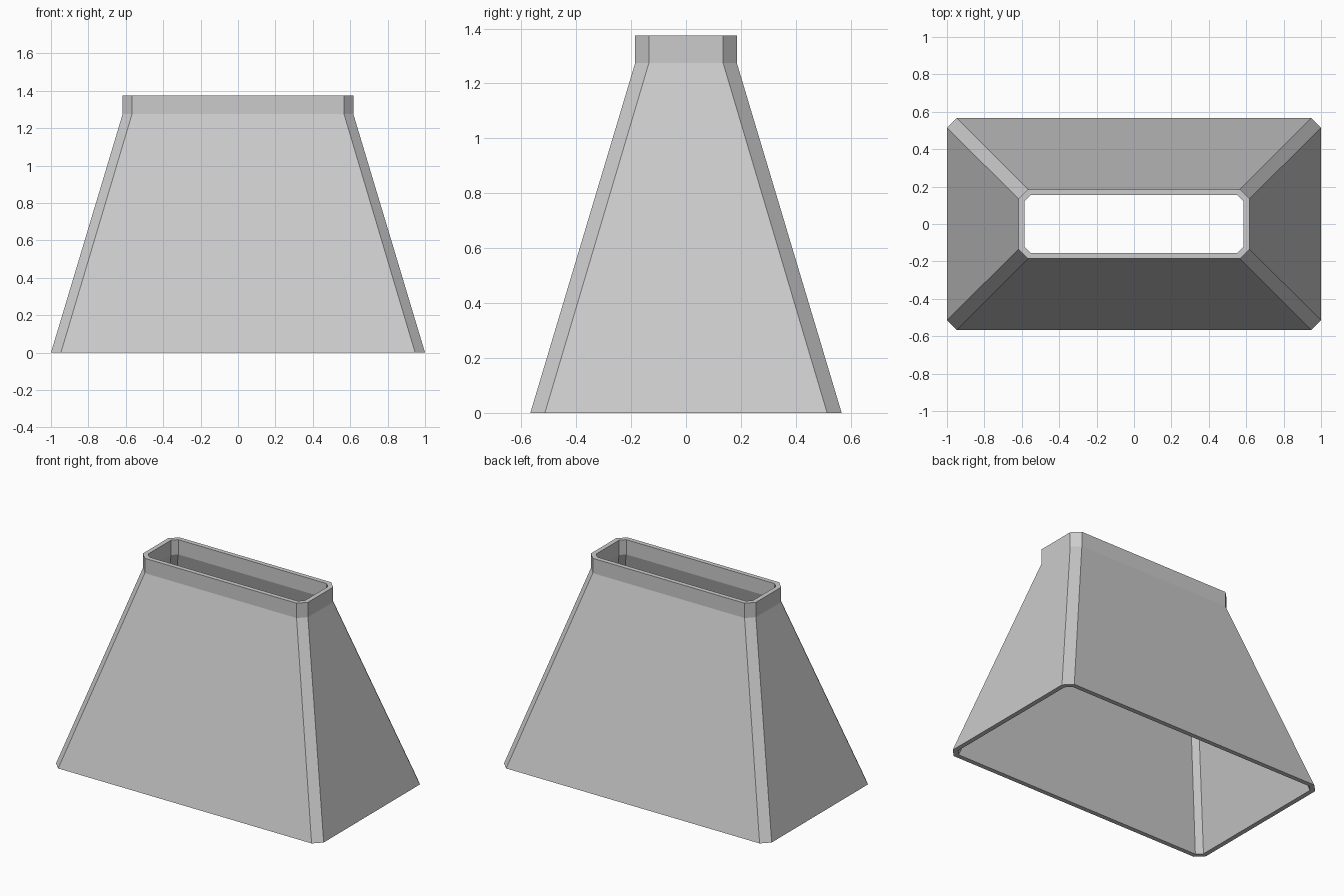
import bpy, bmesh

if "Cube" in bpy.data.objects:
    bpy.data.objects.remove(bpy.data.objects["Cube"])

WALL = 0.031
NECK_Z, TOP_Z = 1.275, 1.375
FOOT = (1.0, 0.567, 0.053)      # half width, half depth, corner cut
NECK = (0.617, 0.185, 0.05)

grey = bpy.data.materials.new("plain_grey")
grey.use_nodes = True
colour = (0.6, 0.6, 0.6, 1)
grey.diffuse_color = colour
grey.node_tree.nodes["Principled BSDF"].inputs["Base Color"].default_value = colour


def inset(section):
    """Move a section inwards by the wall thickness."""
    w, d, c = section
    return w - WALL, d - WALL, c - WALL * (2 - 2 ** 0.5)


def ring(bm, section, z):
    """Rectangle with cut corners, counter-clockwise."""
    w, d, c = section
    quarter = [(w, d - c), (w - c, d)]
    outline = quarter + [(-x, y) for x, y in reversed(quarter)]
    outline += [(-x, -y) for x, y in outline]
    return [bm.verts.new((x, y, z)) for x, y in outline]


# Hollow tapered shroud with a straight neck: up the outside, down the inside
bm = bmesh.new()
rings = [ring(bm, s, z) for s, z in (
    (FOOT, 0), (NECK, NECK_Z), (NECK, TOP_Z),
    (inset(NECK), TOP_Z), (inset(NECK), NECK_Z), (inset(FOOT), 0))]
for lower, upper in zip(rings, rings[1:] + rings[:1]):
    for i in range(len(lower)):
        j = (i + 1) % len(lower)
        bm.faces.new((lower[i], lower[j], upper[j], upper[i]))
bmesh.ops.recalc_face_normals(bm, faces=bm.faces)

mesh = bpy.data.meshes.new("tapered_shroud")
bm.to_mesh(mesh)
bm.free()
mesh.materials.append(grey)
shroud = bpy.data.objects.new("tapered_shroud", mesh)
bpy.context.collection.objects.link(shroud)
